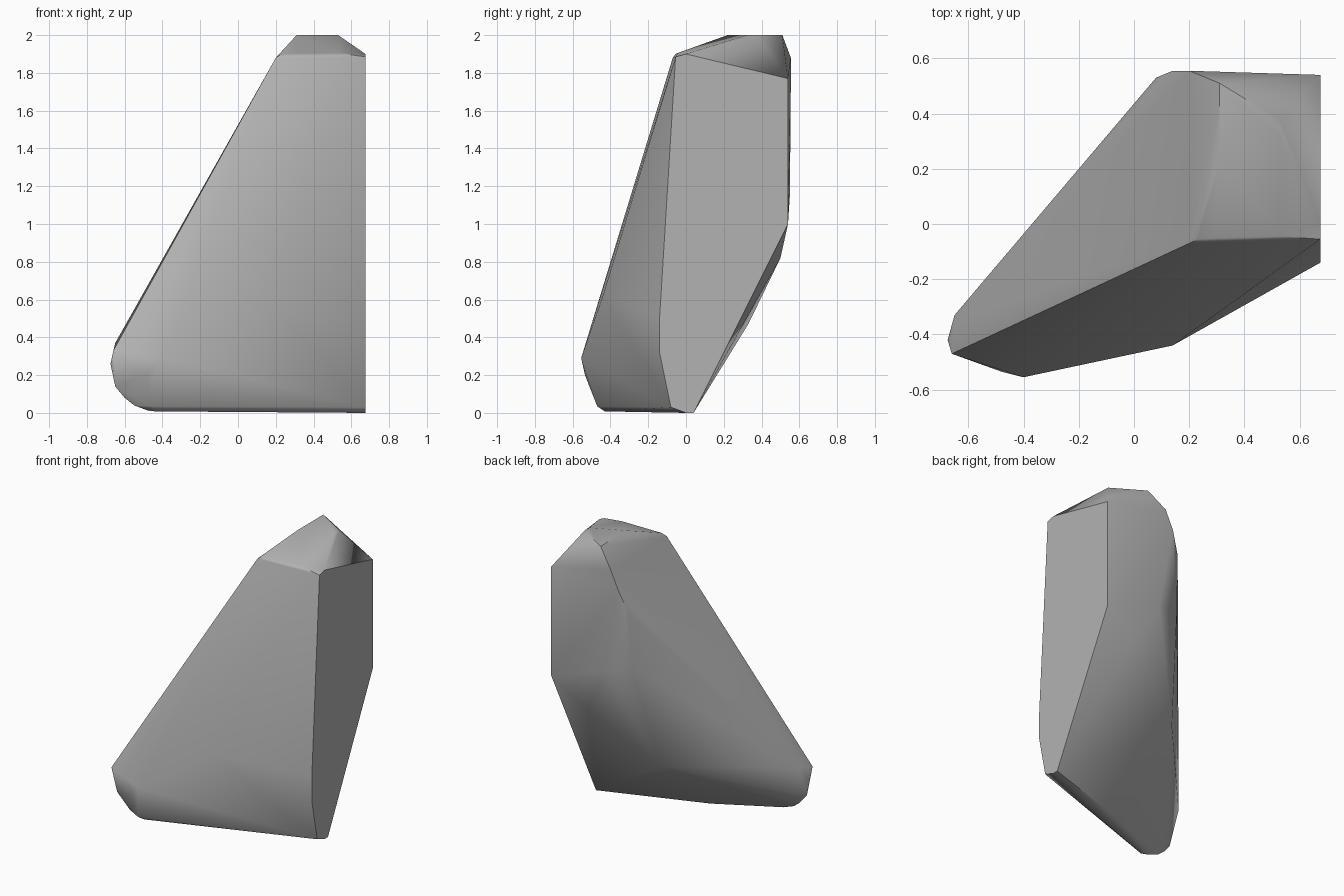
import bpy, bmesh, math

cube = bpy.data.objects.get("Cube")
if cube:
    bpy.data.objects.remove(cube, do_unlink=True)

stone = bpy.data.materials.new("grey_stone")
stone.use_nodes = True
COLOUR = (0.45, 0.45, 0.45, 1)
stone.diffuse_color = COLOUR
stone.node_tree.nodes["Principled BSDF"].inputs["Base Color"].default_value = COLOUR

SIDE = 0.675  # flat cleaved side of the rock

# flat side outline (y, z)
side = [(-.055, 1.885), (0, 1.9), (.54, 1.77), (.54, 1.0), (.04, 0),
        (0, 0), (-.08, .03), (-.14, .32), (-.14, .5)]
# crown and the ridge below it
crown = [(.31, .22, 2), (.31, .51, 2), (.53, .375, 2), (.53, .32, 2),
         (.2, -.07, 1.88), (.23, -.055, 1.9), (.3, -.045, 1.905), (.53, -.045, 1.905)]
# back corners
back = [(.2, .555, 1.88), (.14, .555, 1.75), (.08, .53, 1.6), (.07, .51, 1.2),
        (.25, .55, 1.15), (.42, .5, .82), (-.04, .33, .47)]
# front corner and rounded toe
toe = [(.14, -.44, .62), (-.4, -.555, .29), (-.48, -.535, .2), (-.45, -.47, .035),
       (-.65, -.33, .37), (-.66, -.47, .33), (-.675, -.42, .26), (-.65, -.42, .14),
       (-.6, -.41, .08), (-.55, -.42, .04), (-.47, -.42, .01), (-.43, -.43, .008),
       (-.05, -.2, .008)]

bm = bmesh.new()
for co in [(SIDE, y, z) for y, z in side] + crown + back + toe:
    bm.verts.new(co)
hull = bmesh.ops.convex_hull(bm, input=bm.verts[:])
loose = [v for v in bm.verts if not v.link_faces]
bmesh.ops.delete(bm, geom=loose, context='VERTS')
# merge coplanar triangles into clean facets
bmesh.ops.dissolve_limit(bm, angle_limit=math.radians(1), verts=bm.verts[:], edges=bm.edges[:])
bmesh.ops.recalc_face_normals(bm, faces=bm.faces[:])

mesh = bpy.data.meshes.new("rock")
bm.to_mesh(mesh)
bm.free()
mesh.materials.append(stone)
rock = bpy.data.objects.new("rock", mesh)
bpy.context.collection.objects.link(rock)

# soft shading between shallow facets, crisp cleaved edges
bpy.context.view_layer.objects.active = rock
rock.select_set(True)
bpy.ops.object.shade_smooth_by_angle(angle=math.radians(38))
soft = rock.modifiers.new("soft_facets", 'WEIGHTED_NORMAL')
soft.keep_sharp = True
